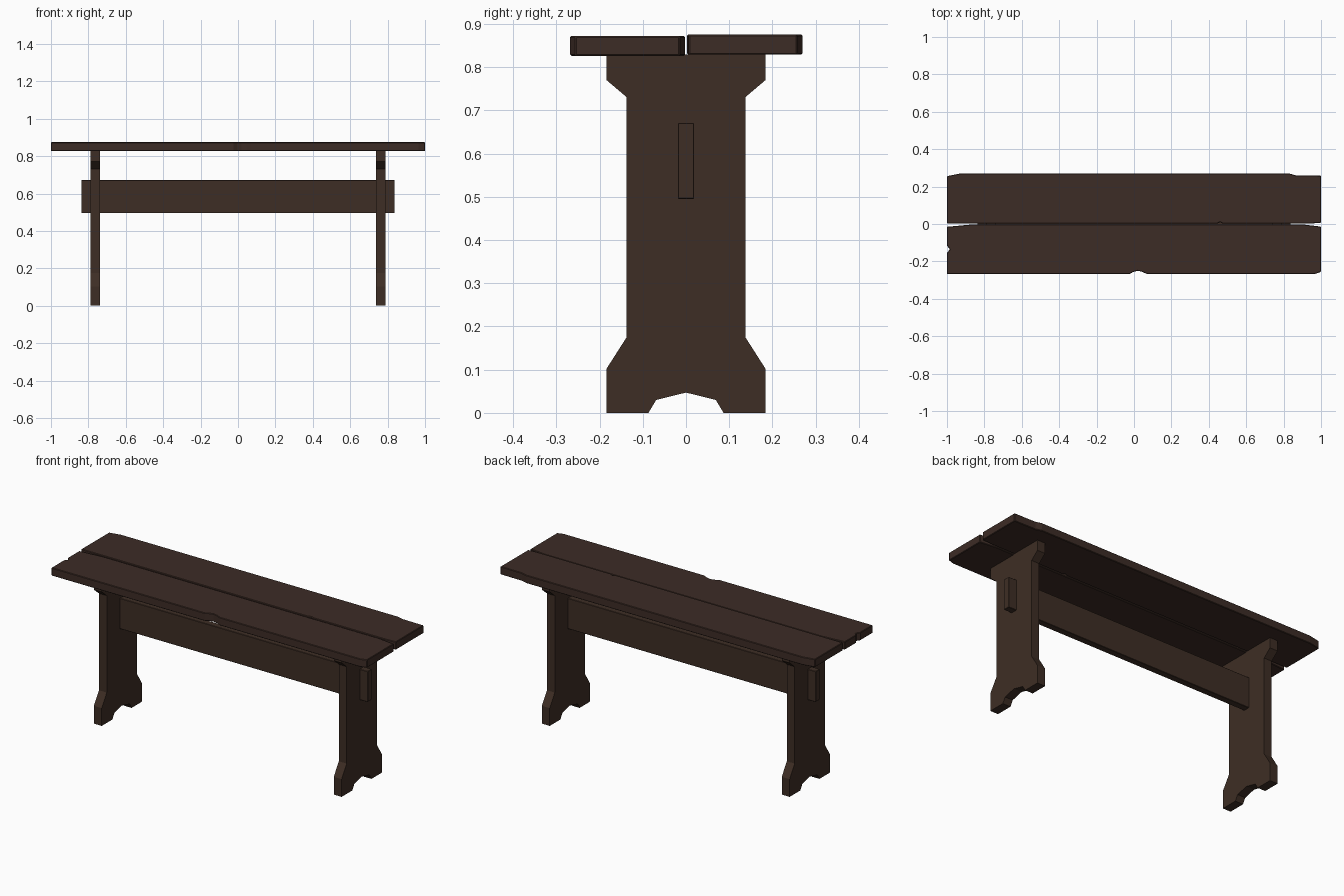
import bpy, bmesh
from mathutils import Vector

if "Cube" in bpy.data.objects:
    bpy.data.objects.remove(bpy.data.objects["Cube"])


def material(name, rgb):
    m = bpy.data.materials.new(name)
    m.diffuse_color = (*rgb, 1)
    m.use_nodes = True
    m.node_tree.nodes["Principled BSDF"].inputs["Base Color"].default_value = m.diffuse_color
    return m


frame_wood = material("dark brown wood", (0.048, 0.027, 0.018))
top_wood = material("dark reddish wood", (0.046, 0.025, 0.019))


def extrude(name, outline, axis, lo, hi, mat, bevel=0.0):
    """Extrude a 2D outline along x (outline is y,z) or z (outline is x,y)."""
    bm = bmesh.new()
    if axis == "x":
        pts, move = [(lo, a, b) for a, b in outline], Vector((hi - lo, 0, 0))
    else:
        pts, move = [(a, b, lo) for a, b in outline], Vector((0, 0, hi - lo))
    face = bm.faces.new([bm.verts.new(p) for p in pts])
    res = bmesh.ops.extrude_face_region(bm, geom=[face], use_keep_orig=True)
    bmesh.ops.translate(bm, vec=move,
                        verts=[v for v in res["geom"] if isinstance(v, bmesh.types.BMVert)])
    bmesh.ops.recalc_face_normals(bm, faces=bm.faces)
    me = bpy.data.meshes.new(name)
    bm.to_mesh(me)
    bm.free()
    me.materials.append(mat)
    ob = bpy.data.objects.new(name, me)
    bpy.context.collection.objects.link(ob)
    if bevel:
        mod = ob.modifiers.new("worn edges", "BEVEL")
        mod.width = bevel
        mod.segments = 1
        mod.limit_method = "ANGLE"
        mod.angle_limit = 1.0
    return ob


# Trestle legs: half profile mirrored in y
half = [(0.087, 0), (0.184, 0), (0.184, 0.102), (0.138, 0.174),
        (0.138, 0.731), (0.184, 0.77), (0.184, 0.829)]
notch = [(0, 0.047), (0.069, 0.03)]
right = notch + half
left = [(-y, z) for y, z in reversed(right[1:])]
for side, x in (("left", -0.763), ("right", 0.763)):
    extrude(side + "_leg", right + left, "x", x - 0.025, x + 0.025, frame_wood)

# Stretcher passing through both legs
extrude("stretcher", [(-0.019, 0.495), (0.019, 0.495), (0.019, 0.671), (-0.019, 0.671)],
        "x", -0.838, 0.838, frame_wood, 0.002)

# Back plank with chipped corners and a small nick
back = [(-1, 0.003), (0.445, 0.002), (0.46, 0.01), (0.475, 0.002), (0.93, 0.002),
        (1, 0.006), (1, 0.258), (0.865, 0.26), (0.83, 0.27), (-0.93, 0.27), (-1, 0.256)]
extrude("back_plank", back, "z", 0.829, 0.875, top_wood, 0.003)

# Front plank with notches in its front edge and left end
front = [(-1, -0.268), (-0.025, -0.268), (-0.005, -0.257), (0.02, -0.25), (0.045, -0.256),
         (0.07, -0.268), (0.965, -0.268), (1, -0.256), (1, -0.014), (0.9, -0.002),
         (-0.86, -0.002), (-1, -0.015), (-1, -0.115), (-0.985, -0.136), (-1, -0.155)]
extrude("front_plank", front, "z", 0.826, 0.872, top_wood, 0.003)
